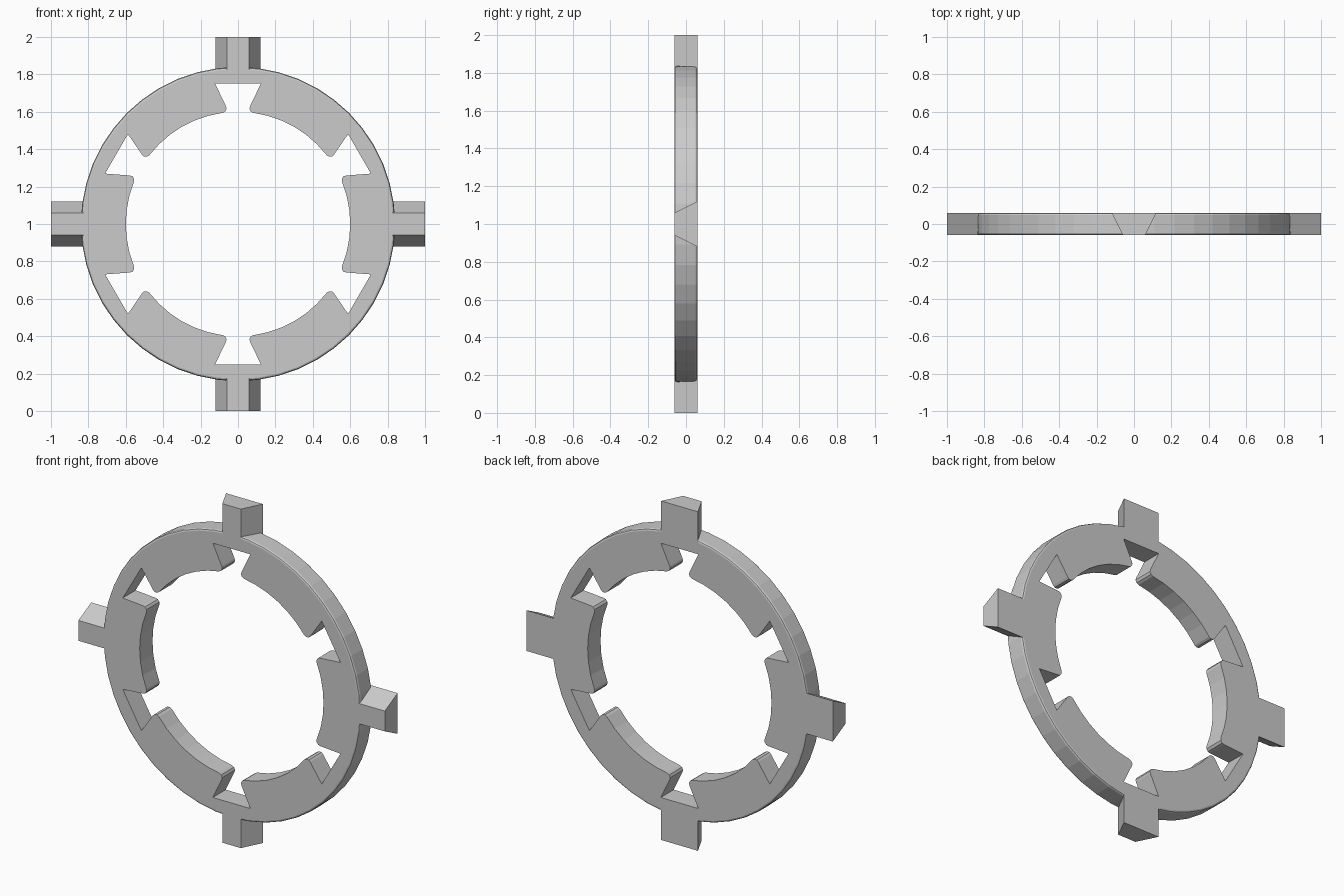
import bpy, bmesh
from math import sin, cos, pi, radians, atan2, hypot
from mathutils import Vector

if "Cube" in bpy.data.objects:
    bpy.data.objects.remove(bpy.data.objects["Cube"])

CZ, HY = 1.0, 0.06          # ring centre height, half thickness
SEG = 48


def finish(bm, name):
    bmesh.ops.recalc_face_normals(bm, faces=bm.faces)
    me = bpy.data.meshes.new(name)
    bm.to_mesh(me)
    bm.free()
    ob = bpy.data.objects.new(name, me)
    bpy.context.collection.objects.link(ob)
    return ob


def polar(r, a):
    return r * cos(a), r * sin(a)


def add_loop(bm, pts, y):
    return [bm.verts.new((x, y, CZ + z)) for x, z in pts]


def skin(bm, a, b):
    n = len(a)
    for i in range(n):
        bm.faces.new((a[i], a[(i + 1) % n], b[(i + 1) % n], b[i]))


def loop_edges(bm, loop):
    return [bm.edges.get((loop[i - 1], loop[i])) for i in range(len(loop))]


# inner outline: six dovetail slots (half width, radius) joined by arcs
half_slot = [(0.081, 0.5945), (0.068, 0.602), (0.061, 0.617), (0.0645, 0.63), (0.122, 0.75)]
slot = half_slot + [(-w, r) for w, r in reversed(half_slot)]
mouth = atan2(0.081, 0.5945)
inner = []
for k in range(6):
    a = radians(30 + 60 * k)
    for w, r in slot:
        inner.append(polar(hypot(w, r), a - atan2(w, r)))
    span = radians(60) - 2 * mouth
    inner += [polar(0.6, a + mouth + span * i / 6) for i in range(1, 6)]

# ring: rounded outer rim, slotted bore, flat front and back
bm = bmesh.new()
rim = [(0.828, -HY), (0.836, -0.057), (0.84, -0.049),
       (0.84, 0.049), (0.836, 0.057), (0.828, HY)]
outer = [add_loop(bm, [polar(r, 2 * pi * i / SEG) for i in range(SEG)], y) for r, y in rim]
for a, b in zip(outer, outer[1:]):
    skin(bm, a, b)
bore = [add_loop(bm, inner, y) for y in (-HY, HY)]
skin(bm, *bore)
for o, b, n in ((outer[0], bore[0], -1), (outer[-1], bore[1], 1)):
    bmesh.ops.triangle_fill(bm, use_beauty=True, normal=Vector((0, n, 0)),
                            edges=loop_edges(bm, o) + loop_edges(bm, b))
finish(bm, "slotted_ring")

# four wedge-section lugs, narrow at the front and wide at the back
section = [(-0.06, -HY), (0.06, -HY), (0.12, HY), (-0.12, HY)]
for k in range(4):
    a = k * pi / 2
    bm = bmesh.new()
    ends = [[bm.verts.new((r * cos(a) - w * sin(a), y, CZ + r * sin(a) + w * cos(a)))
             for w, y in section] for r in (0.815, 1.0)]
    skin(bm, *ends)
    for e in ends:
        bm.faces.new(e)
    finish(bm, f"lug_{k + 1}")
